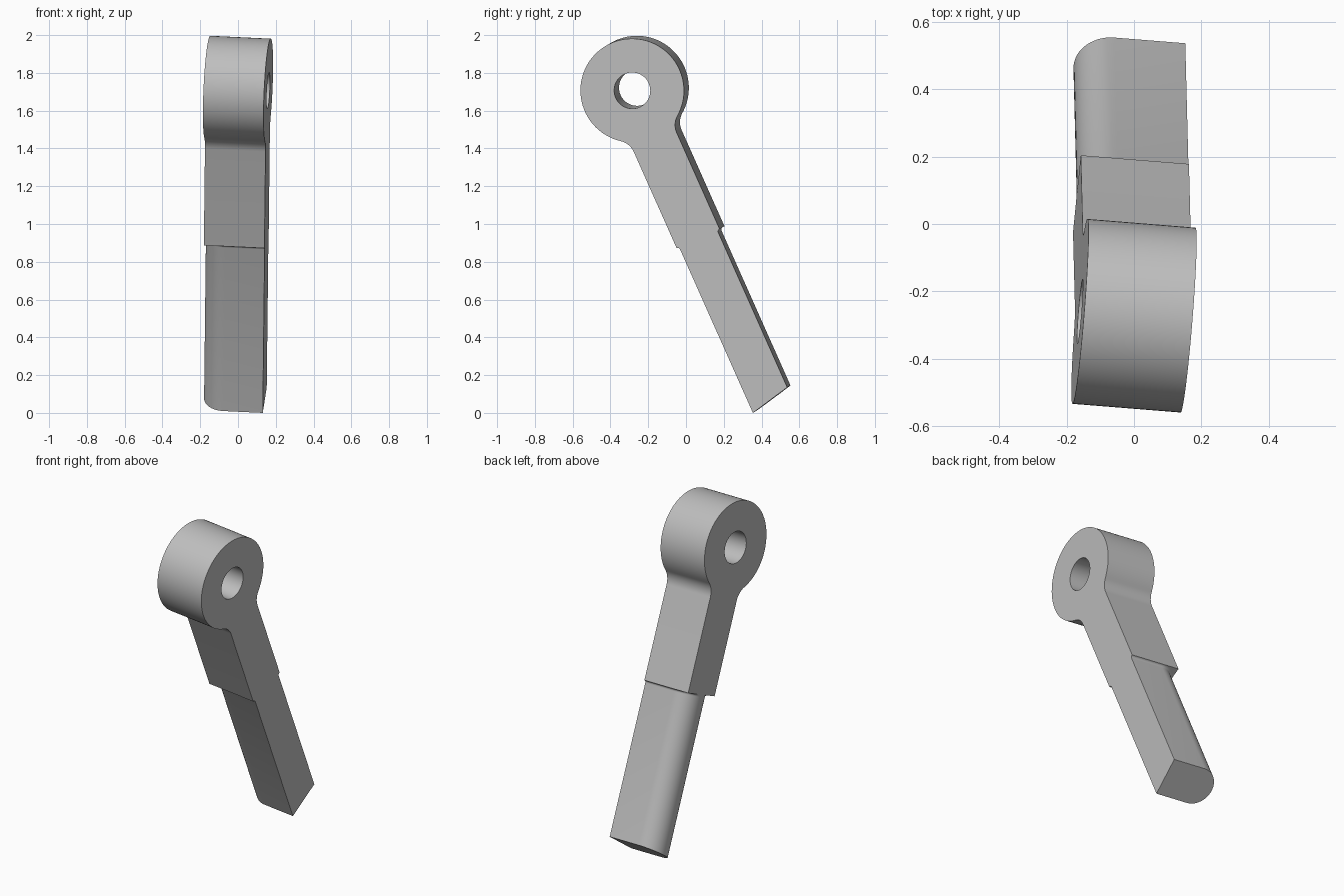
import bpy, bmesh
from math import sin, cos, radians, pi
from mathutils import Matrix, Vector

cube = bpy.data.objects.get("Cube")
if cube:
    bpy.data.objects.remove(cube, do_unlink=True)

HALF = 0.161      # half thickness of the lever
EYE_R, HOLE_R = 0.275, 0.096
SHANK, TAIL = 0.125, 0.111   # half widths
STEP, END = 0.858, 1.794     # distances from the eye centre
NECK_R = 0.1

grey = bpy.data.materials.new("plain_grey")
grey.use_nodes = True
colour = (0.52, 0.52, 0.52, 1)
grey.diffuse_color = colour
grey.node_tree.nodes["Principled BSDF"].inputs["Base Color"].default_value = colour

# Tilted frame: first axis runs down the shank, third through the eye
n = Vector((0.9957, -0.08, -0.047)).normalized()
u = Vector((0, 0.406, -0.914))
u = (u - n * u.dot(n)).normalized()
v = n.cross(u)
frame = Matrix((u, v, n)).transposed().to_4x4()
frame.translation = (0, -0.272, 1.7225)


def arc(cx, cy, r, a0, a1, count):
    angles = [radians(a0 + (a1 - a0) * i / count) for i in range(count + 1)]
    return [(cx + r * cos(a), cy + r * sin(a)) for a in angles]


def finish(obj):
    obj.data.transform(frame)
    obj.data.materials.clear()
    obj.data.materials.append(grey)
    bpy.ops.object.select_all(action='DESELECT')
    obj.select_set(True)
    bpy.context.view_layer.objects.active = obj
    bpy.ops.object.shade_smooth_by_angle(angle=radians(35))


# Eye, neck fillets and upper shank: one flat outline with a hole, extruded
neck = [(STEP, SHANK)] + arc(0.3, SHANK + NECK_R, NECK_R, -90, -143.13, 10)
outline = neck + arc(0, 0, EYE_R, 36.87, 323.13, 72)[1:-1]
outline += [(x, -y) for x, y in reversed(neck)]
hole = arc(0, 0, HOLE_R, 0, 360, 48)[:-1]

curve = bpy.data.curves.new("eye_and_shank", 'CURVE')
curve.dimensions = '2D'
curve.fill_mode = 'BOTH'
curve.extrude = HALF
for loop in (outline, hole):
    spline = curve.splines.new('POLY')
    spline.points.add(len(loop) - 1)
    for point, (x, y) in zip(spline.points, loop):
        point.co = (x, y, 0, 1)
    spline.use_cyclic_u = True
temp = bpy.data.objects.new("outline_helper", curve)
bpy.context.collection.objects.link(temp)
bpy.context.view_layer.update()
mesh = bpy.data.meshes.new_from_object(temp.evaluated_get(bpy.context.evaluated_depsgraph_get()))
bpy.data.objects.remove(temp, do_unlink=True)
bm = bmesh.new()
bm.from_mesh(mesh)
bmesh.ops.remove_doubles(bm, verts=bm.verts, dist=0.0001)
bmesh.ops.recalc_face_normals(bm, faces=bm.faces)
bm.to_mesh(mesh)
bm.free()
head = bpy.data.objects.new("eye_and_shank", mesh)
bpy.context.collection.objects.link(head)
finish(head)


# Tail: section with one round side, lofted from a small step fillet to a slanted end
def section(half):
    curved = arc(TAIL - HALF, 0, half, 270, 90, 28)
    points = [(HALF, -half)] + curved + [(HALF, half)]
    return [(max(c, -HALF), b) for c, b in points]


FILLET = SHANK - TAIL
bm = bmesh.new()
rings = []
for i in range(6):
    a = i / 5 * pi / 2
    along = STEP + FILLET * (1 - cos(a))
    rings.append([bm.verts.new((along, b, c)) for c, b in section(TAIL + FILLET * (1 - sin(a)))])
rings.append([bm.verts.new((END - 0.225 * b, b, c)) for c, b in section(TAIL)])
for low, high in zip(rings, rings[1:]):
    for i in range(len(low)):
        j = (i + 1) % len(low)
        bm.faces.new((low[i], low[j], high[j], high[i]))
bm.faces.new(rings[-1])
bmesh.ops.recalc_face_normals(bm, faces=bm.faces)
mesh = bpy.data.meshes.new("tail")
bm.to_mesh(mesh)
bm.free()
tail = bpy.data.objects.new("tail", mesh)
bpy.context.collection.objects.link(tail)
finish(tail)

# Stand the lever on the ground
lowest = min(vert.co.z for vert in tail.data.vertices)
for obj in (head, tail):
    obj.data.transform(Matrix.Translation((0, 0, -lowest)))
